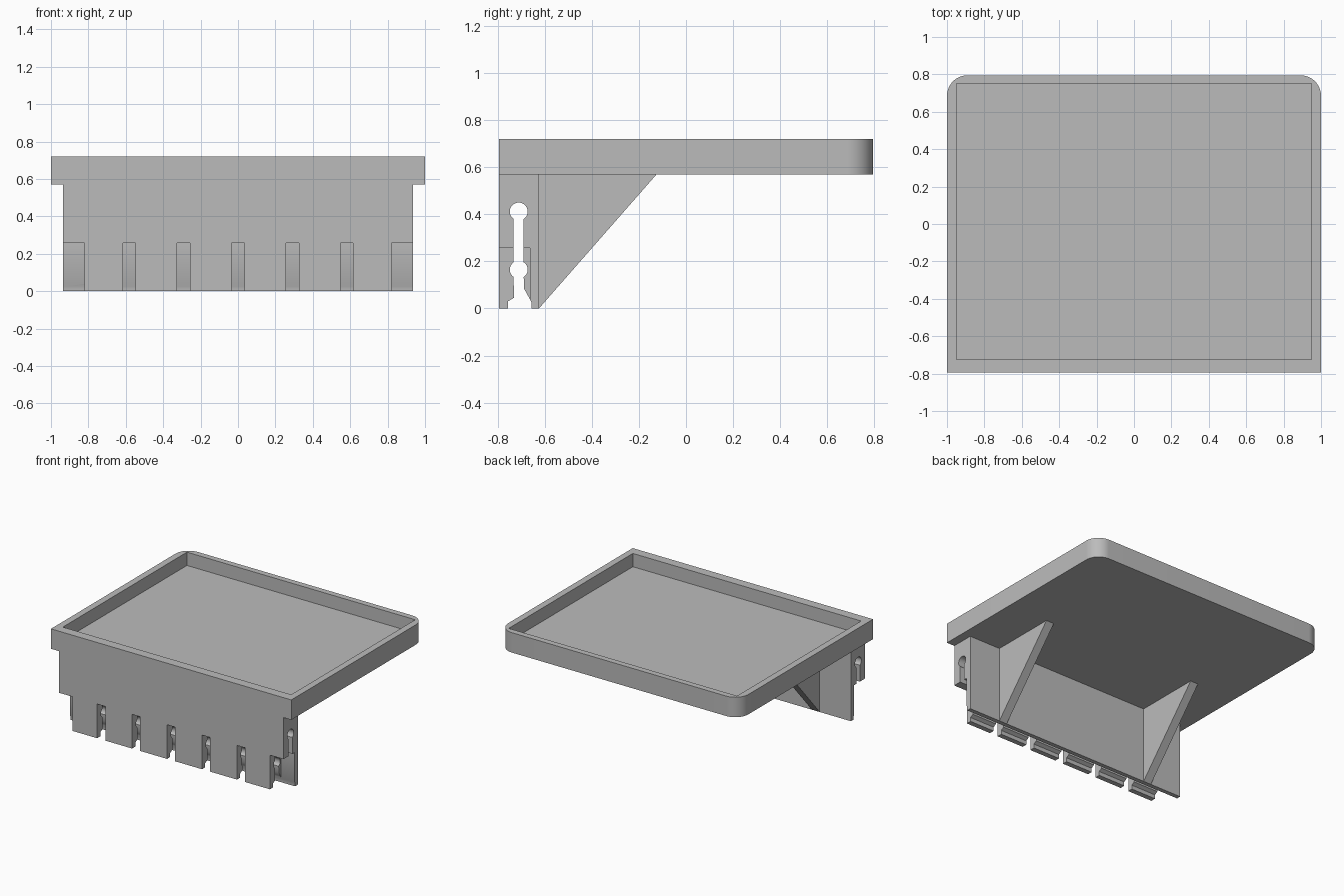
import bpy
import bmesh
from math import cos, sin, radians
from mathutils import Vector

cube = bpy.data.objects.get("Cube")
if cube:
    bpy.data.objects.remove(cube, do_unlink=True)

grey = bpy.data.materials.new("plain grey")
grey.use_nodes = True
grey.diffuse_color = (0.5, 0.5, 0.5, 1)
grey.node_tree.nodes["Principled BSDF"].inputs["Base Color"].default_value = (0.5, 0.5, 0.5, 1)

FRONT, BACK = -0.795, 0.795
TOP, UNDERSIDE = 0.72, 0.57
PLATE_BACK = -0.625


def make_object(name, bm):
    bmesh.ops.recalc_face_normals(bm, faces=bm.faces[:])
    mesh = bpy.data.meshes.new(name)
    bm.to_mesh(mesh)
    bm.free()
    mesh.materials.append(grey)
    obj = bpy.data.objects.new(name, mesh)
    bpy.context.collection.objects.link(obj)
    return obj


def prism(name, points, offset):
    """Extrude a closed outline of 3D points along an offset."""
    bm = bmesh.new()
    face = bm.faces.new([bm.verts.new(p) for p in points])
    result = bmesh.ops.extrude_face_region(bm, geom=[face], use_keep_orig=True)
    moved = [g for g in result["geom"] if isinstance(g, bmesh.types.BMVert)]
    bmesh.ops.translate(bm, verts=moved, vec=Vector(offset))
    return make_object(name, bm)


def boxes(name, ranges):
    bm = bmesh.new()
    for low, high in ranges:
        verts = bmesh.ops.create_cube(bm, size=1)["verts"]
        for v in verts:
            v.co = [lo if c < 0 else hi for c, lo, hi in zip(v.co, low, high)]
    return make_object(name, bm)


def activate(obj):
    bpy.ops.object.select_all(action="DESELECT")
    obj.select_set(True)
    bpy.context.view_layer.objects.active = obj


def cut(obj, cutter):
    cutter.hide_render = True
    mod = obj.modifiers.new("cut", "BOOLEAN")
    mod.operation = "DIFFERENCE"
    mod.solver = "EXACT"
    mod.object = cutter
    activate(obj)
    bpy.ops.object.modifier_apply(modifier=mod.name)
    bpy.data.objects.remove(cutter, do_unlink=True)


def arc(cx, cy, radius, start, end, steps):
    angles = [radians(start + (end - start) * i / steps) for i in range(steps + 1)]
    return [(cx + radius * cos(a), cy + radius * sin(a)) for a in angles]


# Tray with rounded back corners and a sunken top
r = 0.11
outline = [(-1, FRONT), (1, FRONT)]
outline += arc(1 - r, BACK - r, r, 0, 90, 16)
outline += arc(r - 1, BACK - r, r, 90, 180, 16)
tray = prism("tray", [(x, y, UNDERSIDE) for x, y in outline], (0, 0, TOP - UNDERSIDE))
cut(tray, boxes("tray_recess", [((-0.95, -0.725, 0.62), (0.95, 0.75, 1))]))

# Hanging clip: side profile with a double keyhole channel open at the bottom
mid, hole = -0.711, 0.038
profile = [(FRONT, UNDERSIDE), (FRONT, 0), (-0.757, 0), (-0.757, 0.03), (-0.732, 0.045)]
profile += arc(mid, 0.165, hole, 236, 124, 12)
profile += arc(mid, 0.412, hole, 236, -56, 28)
profile += arc(mid, 0.165, hole, 56, -56, 12)
profile += [(-0.689, 0.085), (-0.672, 0.055), (-0.657, 0.025), (-0.657, 0),
            (PLATE_BACK, 0), (PLATE_BACK, UNDERSIDE)]
half = 0.935
clip = prism("hanging_clip", [(-half, y, z) for y, z in profile], (2 * half, 0, 0))

# Notches between the clip fingers, wider at the two ends
notches = [(-1, -0.822), (0.822, 1)]
notches += [(i * 0.291 - 0.034, i * 0.291 + 0.034) for i in range(-2, 3)]
cut(clip, boxes("notch_cutters",
                [((a, -1, -0.1), (b, -0.664, 0.257)) for a, b in notches]))

# Triangular braces under the tray
braces = []
for side, x in (("right", -0.675), ("left", 0.61)):
    triangle = [(x, PLATE_BACK, 0), (x, -0.125, UNDERSIDE), (x, PLATE_BACK, UNDERSIDE)]
    braces.append(prism(side + "_brace", triangle, (0.065, 0, 0)))

for obj in [tray, clip] + braces:
    activate(obj)
    bpy.ops.object.shade_smooth_by_angle(angle=radians(30))
